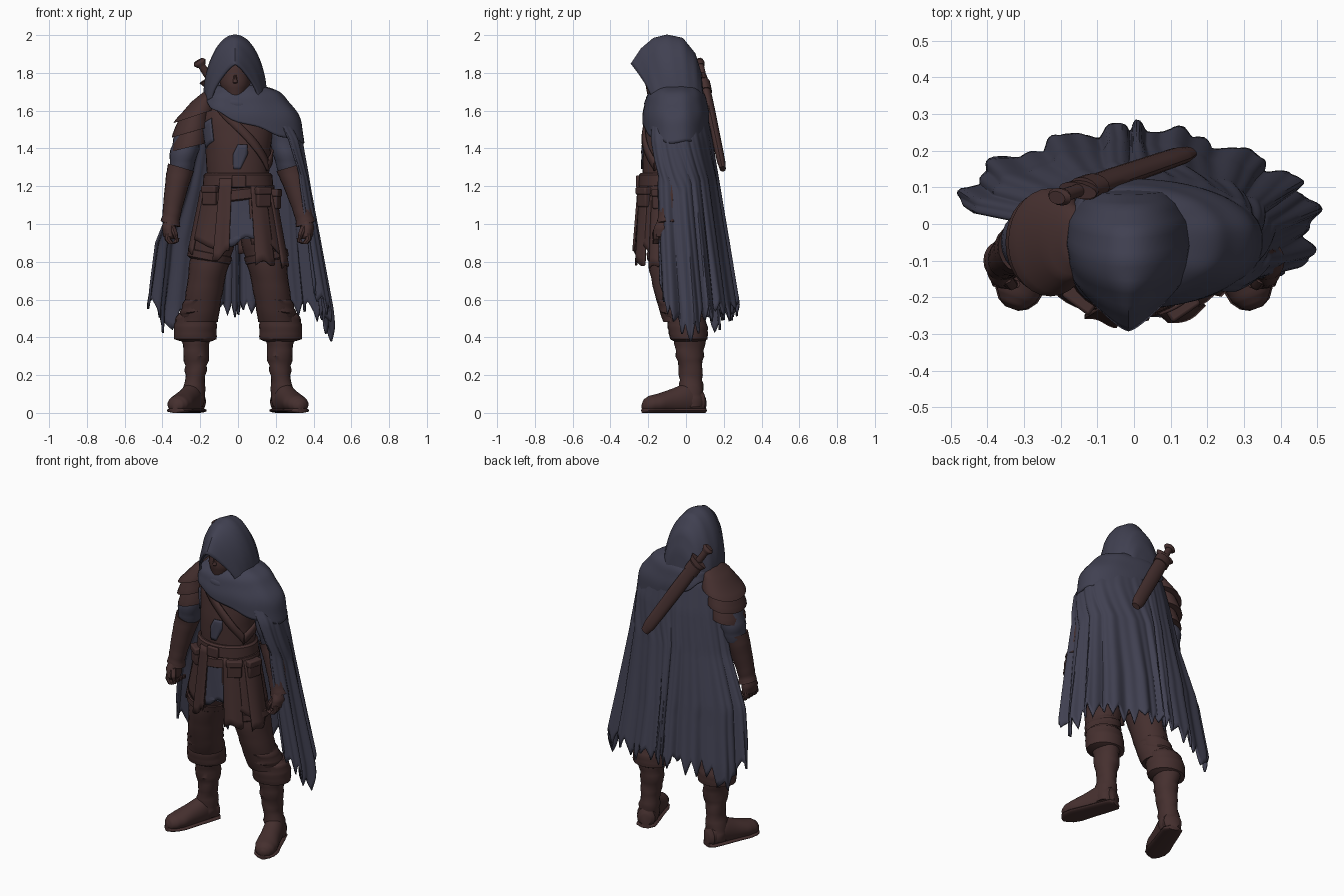
import bpy, bmesh, math, random
from mathutils import Matrix, Vector

if "Cube" in bpy.data.objects:
    bpy.data.objects.remove(bpy.data.objects["Cube"])
random.seed(4)
rad = math.radians


def material(name, rgb):
    m = bpy.data.materials.new(name)
    m.diffuse_color = (*rgb, 1)
    m.use_nodes = True
    m.node_tree.nodes["Principled BSDF"].inputs["Base Color"].default_value = m.diffuse_color
    return m


LEATHER = material("dark_brown_leather", (0.060, 0.029, 0.028))
CLOTH = material("slate_blue_cloth", (0.052, 0.052, 0.083))


def finish(name, bm, mat, thick=0):
    bmesh.ops.remove_doubles(bm, verts=bm.verts, dist=1e-5)
    bmesh.ops.recalc_face_normals(bm, faces=bm.faces)
    me = bpy.data.meshes.new(name)
    bm.to_mesh(me)
    bm.free()
    me.materials.append(mat)
    ob = bpy.data.objects.new(name, me)
    bpy.context.collection.objects.link(ob)
    if thick:
        mod = ob.modifiers.new("thickness", 'SOLIDIFY')
        mod.thickness, mod.offset = thick, 0
    return ob


def sheet(name, fn, nu, nv, mat, thick=0.012):
    """Surface from fn(u, v), both 0..1."""
    bm = bmesh.new()
    g = [[bm.verts.new(fn(i / nu, j / nv)) for j in range(nv + 1)] for i in range(nu + 1)]
    for i in range(nu):
        for j in range(nv):
            bm.faces.new((g[i][j], g[i + 1][j], g[i + 1][j + 1], g[i][j + 1]))
    return finish(name, bm, mat, thick)


def loft(name, rings, mat, s=1, n=20, ripple=0, shear=0, mtx=None, floor=0, thick=0, steps=4):
    """Skin elliptical rings (x, y, z, rx, ry); s = -1 mirrors in x."""
    rows = []
    for a, b in zip(rings, rings[1:]):
        rows += [[p + (q - p) * k / steps for p, q in zip(a, b)] for k in range(steps)]
    rows.append(list(rings[-1]))
    bm, loops = bmesh.new(), []
    for k, (x, y, z, rx, ry) in enumerate(rows):
        loop = []
        for i in range(n):
            a = math.tau * i / n
            w = 1 + ripple * math.sin(k * 1.9 + 1.3 * math.sin(a * 2 + k))
            p = Vector((x + rx * w * math.cos(a), y + ry * w * math.sin(a), z + shear * rx * math.cos(a)))
            if mtx:
                p = mtx @ p
                p.z = max(p.z, floor)
            p.x *= s
            loop.append(bm.verts.new(p))
        loops.append(loop)
    for a, b in zip(loops, loops[1:]):
        for i in range(n):
            bm.faces.new((a[i], a[(i + 1) % n], b[(i + 1) % n], b[i]))
    bm.faces.new(loops[0])
    bm.faces.new(loops[-1])
    return finish(name, bm, mat, thick)


def interp(table, z):
    """Linear lookup in rows keyed by falling z."""
    for a, b in zip(table, table[1:]):
        if z >= b[0]:
            t = min(1, (a[0] - z) / (a[0] - b[0]))
            return [p + (q - p) * t for p, q in zip(a, b)][1:]
    return table[-1][1:]


def spow(x, e):
    return math.copysign(abs(x) ** e, x)


def box(name, loc, size, mat, rz=0):
    bm = bmesh.new()
    bmesh.ops.create_cube(bm, size=1, matrix=Matrix.Translation(loc) @ Matrix.Rotation(rz, 4, 'Z')
                          @ Matrix.Diagonal((*size, 1)))
    b = finish(name, bm, mat).modifiers.new("bevel", 'BEVEL')
    b.width, b.segments = 0.008, 2


# torso: z, centre y, rx, ry
TORSO = [(1.73, -.06, .07, .08), (1.65, -.06, .17, .12), (1.55, -.075, .195, .132),
         (1.4, -.09, .172, .14), (1.25, -.1, .165, .13), (1.1, -.09, .18, .13)]
loft("jerkin", [(0, y, z, rx, ry) for z, y, rx, ry in TORSO], LEATHER, n=32, ripple=.006)
loft("tunic_skirt", [(0, -.1, 1.2, .17, .13), (0, -.1, 1.02, .2, .145), (0, -.1, .92, .2, .15)],
     CLOTH, n=32, ripple=.02)
loft("head", [(-.015, -.11, 1.6, .05, .06), (-.015, -.125, 1.66, .05, .075), (-.015, -.125, 1.74, .08, .09),
              (-.015, -.11, 1.84, .08, .09), (-.015, -.1, 1.91, .04, .05)], LEATHER)
loft("nose", [(-.015, -.2, 1.79, .008, .012), (-.015, -.207, 1.75, .014, .016), (-.015, -.2, 1.74, .01, .01)], LEATHER, n=10)
loft("belt", [(0, -.1, 1.27, .17, .14), (0, -.1, 1.26, .182, .15), (0, -.1, 1.2, .187, .153),
              (0, -.1, 1.19, .175, .14)], LEATHER, n=32)
loft("lower_belt", [(0, -.1, 1.19, .175, .14), (0, -.1, 1.18, .192, .155), (0, -.1, 1.13, .198, .158),
                    (0, -.1, 1.12, .18, .14)], LEATHER, n=32, shear=.12)
box("belt_buckle", (.005, -.255, 1.225), (.075, .02, .065), LEATHER)
for i, (x, y, z, rz) in enumerate([(.125, -.215, 1.14, .6), (-.14, -.195, 1.15, -.65), (.19, -.13, 1.13, 1.3)]):
    box(f"pouch_{i}", (x, y, z), (.085, .06, .1), LEATHER, rz)
    box(f"pouch_flap_{i}", (x, y, z + .035), (.093, .07, .04), LEATHER, rz)


# straps and cloth patches lying on the chest
def on_torso(a, z, off):
    y, rx, ry = interp(TORSO, z)
    return ((rx + off) * math.cos(a), y + (ry + off) * math.sin(a), z)


sheet("chest_strap", lambda u, v: on_torso(rad(-128 + 100 * u), 1.67 - .33 * u - .06 * v, .01), 24, 2, LEATHER)
sheet("back_strap", lambda u, v: on_torso(rad(-30 + 160 * u), 1.34 + .28 * u - .06 * v, .01), 24, 2, LEATHER)
sheet("chest_patch", lambda u, v: on_torso(rad(-82 + (u - .5) * 24 * (1.1 - abs(v - .4)) - 10 * v), 1.42 - .13 * v, .004),
      4, 8, CLOTH, .006)
sheet("armpit_patch", lambda u, v: on_torso(rad(-165 + 30 * u), 1.52 - .12 * v + .04 * u, .004), 6, 6, CLOTH, .006)


# hanging skirt panels: angle, half angle, top, bottom, offset
def panel(name, ang, half, z0, z1, off, mat=LEATHER):
    slant, notch = random.uniform(-.04, .04), random.uniform(5, 9)

    def fn(u, v):
        z = z0 + (z1 + slant * (2 * u - 1) + .015 * math.sin(u * notch + ang) - z0) * v
        t = (1.2 - z) / .4
        a = rad(ang + half * (2 * u - 1))
        w = off + .008 * math.sin(u * 5 + ang) * v
        return ((.185 + .075 * t + w) * math.cos(a), -.1 + (.14 + .025 * t + w) * math.sin(a), z)
    sheet(name, fn, 10, 10, mat)


for i, p in enumerate([(-138, 36, 1.18, .89, 0), (-178, 20, 1.18, .85, .006), (-45, 28, 1.18, .87, 0),
                       (-12, 20, 1.18, .79, .006), (-110, 10, 1.24, .83, .012), (-57, 13, 1.2, .79, .012),
                       (50, 40, 1.18, .88, 0), (130, 40, 1.18, .88, 0)]):
    panel(f"skirt_panel_{i}", *p)
panel("tunic_front", -85, 22, 1.16, .91, -.006, CLOTH)

# legs, boots, arms and hands on both sides
for side, s in (("left", 1), ("right", -1)):
    loft(f"{side}_trouser", [(.09, -.08, 1.1, .1, .12), (.13, -.09, .9, .113, .122), (.16, -.08, .75, .103, .113),
                             (.185, -.06, .6, .096, .1), (.205, -.02, .48, .1, .1)], LEATHER, s, ripple=.02)
    loft(f"{side}_thigh_strap", [(.145, -.085, .85, .105, .11), (.147, -.085, .845, .116, .124),
                                 (.155, -.083, .81, .114, .122), (.155, -.083, .8, .1, .11)], LEATHER, s, shear=.2)
    loft(f"{side}_knee_wrap", [(.185, -.055, .63, .09, .09), (.19, -.05, .6, .1, .105), (.205, -.03, .54, .104, .106),
                               (.21, -.02, .51, .09, .09)], LEATHER, s, ripple=.03, shear=-.15)
    loft(f"{side}_boot_cuff", [(.22, 0, .53, .09, .085), (.222, 0, .51, .106, .1), (.226, .01, .45, .115, .106),
                               (.226, .015, .39, .112, .1), (.22, .015, .375, .07, .07)], LEATHER, s, ripple=.015)
    loft(f"{side}_boot_shaft", [(.225, .02, .42, .08, .085), (.22, .02, .3, .066, .073), (.225, .025, .2, .054, .06),
                                (.235, .03, .1, .06, .065), (.24, .035, .03, .06, .06)], LEATHER, s, ripple=.07)
    M = Matrix.Translation((.235, .04, 0)) @ Matrix.Rotation(rad(20), 4, 'Z') @ Matrix.Rotation(rad(90), 4, 'X')
    foot = [(-.062, .05, .03, .035), (-.045, .06, .053, .06), (.04, .075, .058, .085), (.12, .06, .06, .068),
            (.2, .05, .066, .052), (.25, .045, .056, .045), (.275, .04, .038, .034), (.288, .035, .014, .015)]
    loft(f"{side}_foot", [(0, h, d, rx, ry) for d, h, rx, ry in foot], LEATHER, s, mtx=M, floor=.012, n=28)
    loft(f"{side}_sole", [(0, .013, d, rx + .005, .014) for d, h, rx, ry in foot], LEATHER, s, mtx=M)

    d = -.03 if s > 0 else 0            # left arm is tucked under the cape

    def arm(rings):
        return [(x + d * min(1, max(0, (z - 1) / .3)), y, z, a, b) for x, y, z, a, b in rings]
    loft(f"{side}_sleeve", arm([(.2, -.05, 1.63, .06, .07), (.26, -.05, 1.48, .073, .08), (.29, -.05, 1.36, .075, .082),
                                (.3, -.05, 1.27, .058, .065)]), CLOTH, s, ripple=.04)
    loft(f"{side}_bracer", arm([(.3, -.06, 1.29, .055, .06), (.302, -.06, 1.3, .068, .074), (.32, -.07, 1.23, .063, .067),
                                (.345, -.09, 1.1, .05, .054), (.355, -.1, 1.03, .046, .05), (.358, -.1, 1, .052, .056),
                                (.36, -.1, .995, .03, .03)]), LEATHER, s, ripple=.015, shear=.3)
    loft(f"{side}_palm", [(.358, -.1, 1.03, .034, .045), (.366, -.11, .98, .038, .06), (.362, -.115, .935, .034, .06),
                          (.355, -.115, .92, .02, .045)], LEATHER, s)
    for k in range(4):
        y = -.158 + .03 * k
        loft(f"{side}_finger_{k}", [(.37, y, .95, .016, .016), (.373, y, .92, .017, .016), (.352, y - .004, .895, .018, .015),
                                    (.328, y - .006, .905, .014, .014), (.32, y - .006, .925, .01, .01)], LEATHER, s, n=8, steps=2)
    loft(f"{side}_thumb", [(.35, -.145, .99, .018, .018), (.335, -.165, .95, .016, .016), (.325, -.165, .915, .009, .01)],
         LEATHER, s, n=8)

# layered flaring shoulder armour on the right
for name, rings, shear in (
        ("cap", [(.155, -.05, 1.7, .03, .05), (.178, -.05, 1.665, .065, .095), (.205, -.05, 1.615, .088, .122),
                 (.228, -.05, 1.575, .11, .142)], -.35),
        ("middle", [(.225, -.05, 1.59, .075, .1), (.24, -.05, 1.54, .085, .115), (.25, -.05, 1.49, .096, .13)], -.3),
        ("lower", [(.24, -.05, 1.51, .07, .085), (.25, -.05, 1.46, .082, .1), (.258, -.05, 1.41, .09, .112)], -.25)):
    loft("pauldron_" + name, rings, LEATHER, -1, shear=shear, n=28, thick=.012)

# long ragged cape: z, left width, right width, depth, centre y
CAPE = [(1.7, .12, .12, .1, -.04), (1.62, .25, .2, .14, -.04), (1.45, .335, .25, .175, -.04), (1.2, .37, .31, .2, -.03),
        (.9, .42, .43, .225, -.01), (.55, .475, .475, .25, .015), (.35, .49, .48, .26, .02)]
TEETH = [random.uniform(.03, .11) for _ in range(27)]


def cape(u, v):
    hem = .59 + .1 * (abs(2 * u - 1) ** 12) - .12 * (math.exp(-((u - .1) / .05) ** 2) + math.exp(-((u - .84) / .07) ** 2))
    tooth = TEETH[int(u * 26)] * (1 - abs(2 * ((u * 26) % 1) - 1))
    z = 1.7 + (hem - 1.7) * v - tooth * v ** 5
    wl, wr, d, cy = interp(CAPE, z)
    a = rad(172 - u * (207 + 28 * max(0, 1 - (v / .42) ** 2)))   # wraps over the left arm near the top
    ph = u * math.tau * 10 + .8 * math.sin(u * 17)
    f = 1 + v * (.06 * math.sin(ph) + .025 * math.sin(2.3 * ph + 2 * v))
    sn = max(0, math.sin(a))
    c = spow(math.cos(a), .4 if a < 0 else .85 + .7 * min(1, v * 1.3) * min(1, sn * 2.2))
    return ((wl if c > 0 else wr) * c * (1 + (f - 1) * .7), cy + d * spow(math.sin(a), .87) * f, z)


sheet("cape", cape, 208, 40, CLOTH)


# shawl over the left shoulder
def shawl(u, v):
    a = math.tau * u
    c, sn = spow(math.cos(a), .85), spow(math.sin(a), .85)
    L = (1 + math.cos(a)) / 2
    t = math.sin(v * math.pi / 2) + .03 * math.sin(v * 16 + 3 * math.cos(a)) * (1 - v * .6)
    rx, ry = .1 + (.07 + .175 * L) * t, .1 + .08 * t
    drop = (.05 + .23 * L) * (1 - math.cos(v * math.pi / 2)) + .02 * v
    return (rx * c, -.045 + ry * sn * (1 - .1 * (sn > 0)), 1.73 - drop + .006 * math.sin(a * 9) * v)


sheet("shawl", shawl, 72, 28, CLOTH)


# scarf folds at the neck
def scarf(rx, ry, z, tilt, r):
    def fn(u, v):
        a, b = math.tau * u, math.tau * v
        k = r * (1 + .15 * math.sin(3 * a)) * math.cos(b)
        return (-.01 + (rx + k) * math.cos(a), -.065 + (ry + k) * math.sin(a),
                z + tilt * math.sin(a) + .012 * math.sin(2 * a + rx * 40) + r * 1.1 * math.sin(b))
    return fn


sheet("scarf_upper", scarf(.12, .105, 1.7, .04, .03), 48, 12, CLOTH, 0)
sheet("scarf_lower", scarf(.145, .118, 1.665, .035, .034), 48, 12, CLOTH, 0)

# hood: apex y, apex z, base y, base z, half width
HOOD = [(-.288, 1.845, -.18, 1.67, .12), (-.235, 1.925, -.15, 1.65, .142), (-.17, 1.98, -.1, 1.63, .16),
        (-.1, 1.997, -.05, 1.62, .166), (-.02, 1.98, .01, 1.62, .156), (.045, 1.9, .055, 1.61, .132),
        (.075, 1.8, .085, 1.6, .1), (.09, 1.66, .09, 1.6, .03)]


def hood(u, v):
    i = min(int(v * 7), 6)
    t = v * 7 - i
    ay, az, by, bz, w = [p + (q - p) * t for p, q in zip(HOOD[i], HOOD[i + 1])]
    c = math.cos(math.pi * u)
    k = min(1, .3 + v * 2)                        # pointed brim, rounded crown
    s = k * math.sin(math.pi * u) + (1 - k) * (1 - abs(c) ** 1.3)
    crease = 1 + .02 * math.sin(v * 12 + 5 * s) * (1 - s)
    return (-.015 + w * c * crease, by + (ay - by) * (s ** 1.3), bz + (az - bz) * s)


sheet("hood", hood, 36, 28, CLOTH)

# sheathed sword slung flat across the back
top, tip = Vector((-.2, .075, 1.85)), Vector((.15, .195, 1.29))
axis = (tip - top).normalized()
flat = axis.cross(Vector((.1, 1, .15))).normalized()      # blade width lies along the back
M = Matrix((flat, axis.cross(flat), axis)).transposed().to_4x4()
M.translation = top
for name, rings in (
        ("scabbard", [(0, 0, .13, .04, .026), (0, 0, .3, .042, .026), (0, 0, .62, .038, .022), (0, 0, .67, .026, .016)]),
        ("scabbard_throat", [(0, 0, .12, .047, .031), (0, 0, .18, .047, .031)]),
        ("sword_guard", [(0, 0, .09, .06, .022), (0, 0, .118, .05, .022)]),
        ("sword_grip", [(0, 0, 0, .02, .018), (0, 0, .1, .02, .018)]),
        ("pommel", [(0, 0, -.02, .026, .018), (0, 0, -.005, .037, .024), (0, 0, .015, .024, .02)])):
    loft(name, rings, LEATHER, mtx=M, n=14)

bpy.ops.object.select_all(action='SELECT')
bpy.context.view_layer.objects.active = bpy.data.objects["cape"]
bpy.ops.object.shade_smooth_by_angle(angle=rad(40))
